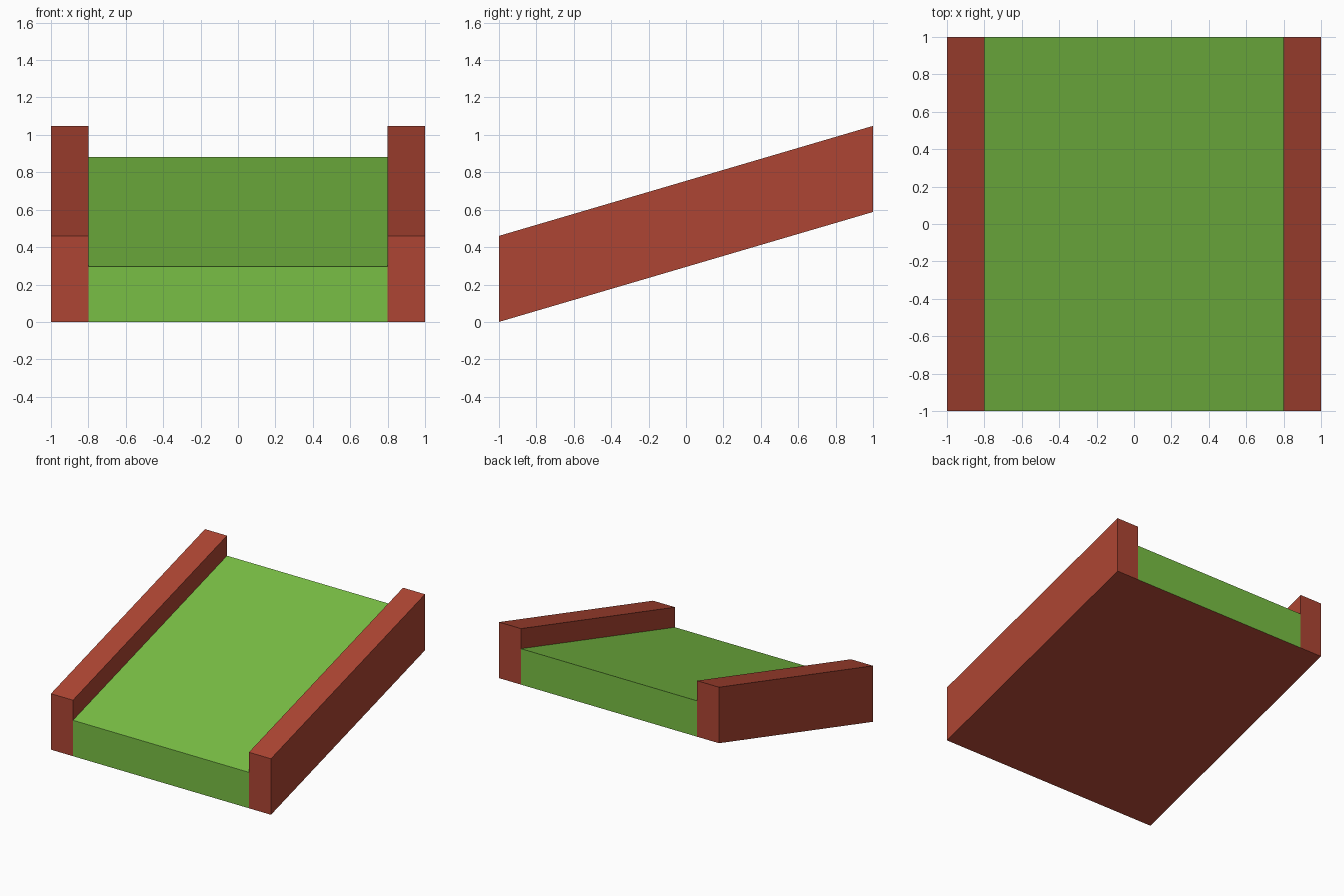
import bpy
import bmesh
from mathutils import Matrix

if "Cube" in bpy.data.objects:
    bpy.data.objects.remove(bpy.data.objects["Cube"])

RISE = 0.588       # height gained from front to back
LENGTH = 2.0
LANE_HALF = 0.8
RAIL_WIDTH = 0.2


def material(name, color):
    mat = bpy.data.materials.new(name)
    mat.diffuse_color = color
    mat.use_nodes = True
    mat.node_tree.nodes["Principled BSDF"].inputs["Base Color"].default_value = mat.diffuse_color
    return mat


red = material("brick_red", (0.42, 0.06, 0.033, 1))
green = material("turf_green", (0.19, 0.52, 0.058, 1))


def sloped_block(name, x, width, height, mats):
    """Box with vertical ends, sheared upward towards the back."""
    bm = bmesh.new()
    bmesh.ops.create_cube(bm, size=1)
    shear = Matrix.Identity(4)
    shear[2][1] = RISE / LENGTH
    place = Matrix.Translation((x, 0, (height + RISE) / 2))
    scale = Matrix.Diagonal((width, LENGTH, height, 1))
    bm.transform(place @ shear @ scale)
    bm.normal_update()
    # The underside takes the last material
    for face in bm.faces:
        if face.normal.z < -0.5:
            face.material_index = len(mats) - 1
    mesh = bpy.data.meshes.new(name)
    bm.to_mesh(mesh)
    bm.free()
    for mat in mats:
        mesh.materials.append(mat)
    obj = bpy.data.objects.new(name, mesh)
    bpy.context.collection.objects.link(obj)
    return obj


# Green lane with a red underside
sloped_block("lane", 0, 2 * LANE_HALF, 0.295, [green, red])

# Raised side rails
for side, label in ((-1, "left"), (1, "right")):
    sloped_block(f"{label}_rail", side * (LANE_HALF + RAIL_WIDTH / 2),
                 RAIL_WIDTH, 0.46, [red])
